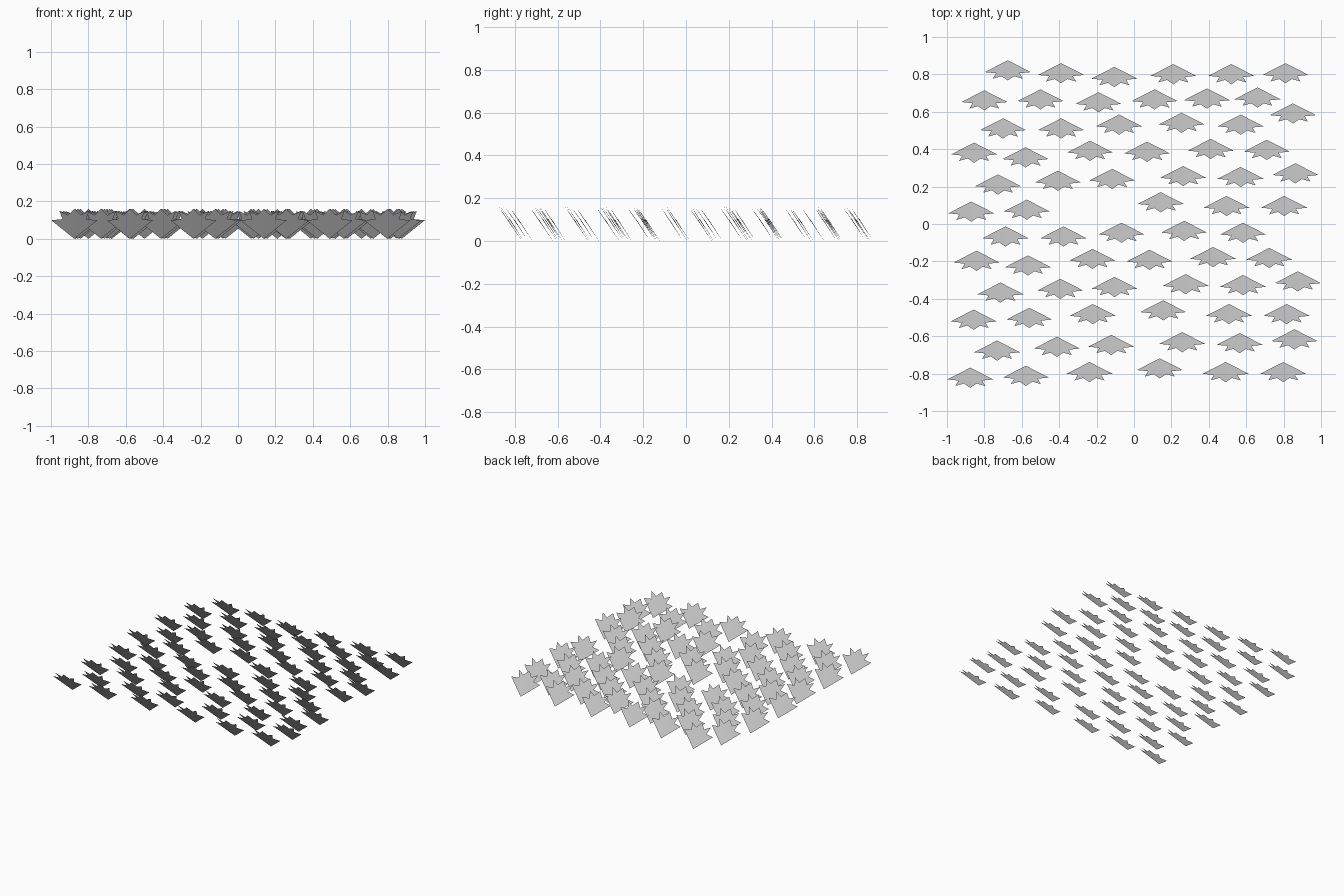
import bpy
import bmesh

if "Cube" in bpy.data.objects:
    bpy.data.objects.remove(bpy.data.objects["Cube"], do_unlink=True)

# Plain grey for every leaf
grey = bpy.data.materials.new("leaf_grey")
grey.use_nodes = True
colour = (0.58, 0.58, 0.58, 1)
grey.diffuse_color = colour
grey.node_tree.nodes["Principled BSDF"].inputs["Base Color"].default_value = colour

# Half outline of the leaf: stem tip, wing, notch, spike, notch, crown spike
half_outline = [(0, 0.055), (0.123, -0.008), (0.063, -0.014),
                (0.08, -0.043), (0.034, -0.03), (0, -0.053)]
STEM_Y = half_outline[0][1]
SLOPE = 1.48
FOLD = 0.045


def make_leaf_mesh():
    """Tilted leaf of two mirrored halves, folded very slightly along its midrib."""
    bm = bmesh.new()
    for side in (1, -1):
        corners = [bm.verts.new((side * x, y, (STEM_Y - y) * SLOPE + FOLD * x))
                   for x, y in half_outline]
        face = bm.faces.new(corners)
        face.normal_update()
        if face.normal.z < 0:
            face.normal_flip()
    bmesh.ops.remove_doubles(bm, verts=bm.verts, dist=0.0001)
    mesh = bpy.data.meshes.new("leaf")
    bm.to_mesh(mesh)
    bm.free()
    mesh.materials.append(grey)
    return mesh


leaf_mesh = make_leaf_mesh()


def place_row(name, xs, ys, dx=0.0, dy=0.0):
    """Lay one staggered row of leaves that share the same mesh."""
    for x, y in zip(xs, ys):
        leaf = bpy.data.objects.new(name + "_leaf", leaf_mesh)
        leaf.location = (x + dx, y + dy, 0)
        bpy.context.collection.objects.link(leaf)


# Two rows along the back
place_row("back", (-.675, -.39, -.105, .21, .52, .81), (.82, .805, .785, .8, .8, .805))
place_row("second", (-.8, -.5, -.19, .11, .39, .66, .85),
          (.66, .665, .65, .665, .67, .675, .59))

# Four rows that make up the repeating block
upper = ((-.7, -.39, -.08, .255, .57), (.51, .51, .53, .54, .53))
middle = ((-.855, -.58, -.235, .07, .41, .71), (.38, .355, .39, .385, .4, .395))
lower = ((-.727, -.407, -.117, .263, .57, .863), (.21, .23, .24, .255, .25, .27))
bottom = ((-.87, -.573, -.233, .143, .495, .803), (.065, .075, .095, .115, .095, .095))
block = {"upper": upper, "middle": middle, "lower": lower, "bottom": bottom}

# Full block twice, then its last two rows along the front; one gap in the first block
for name, (xs, ys) in block.items():
    if name == "bottom":
        place_row(name, xs[:2] + xs[3:], ys[:2] + ys[3:])
    else:
        place_row(name, xs, ys)
    place_row("front_" + name, xs, ys, .013, -.578)
for name in ("lower", "bottom"):
    place_row("edge_" + name, *block[name], -.005, -.888)
